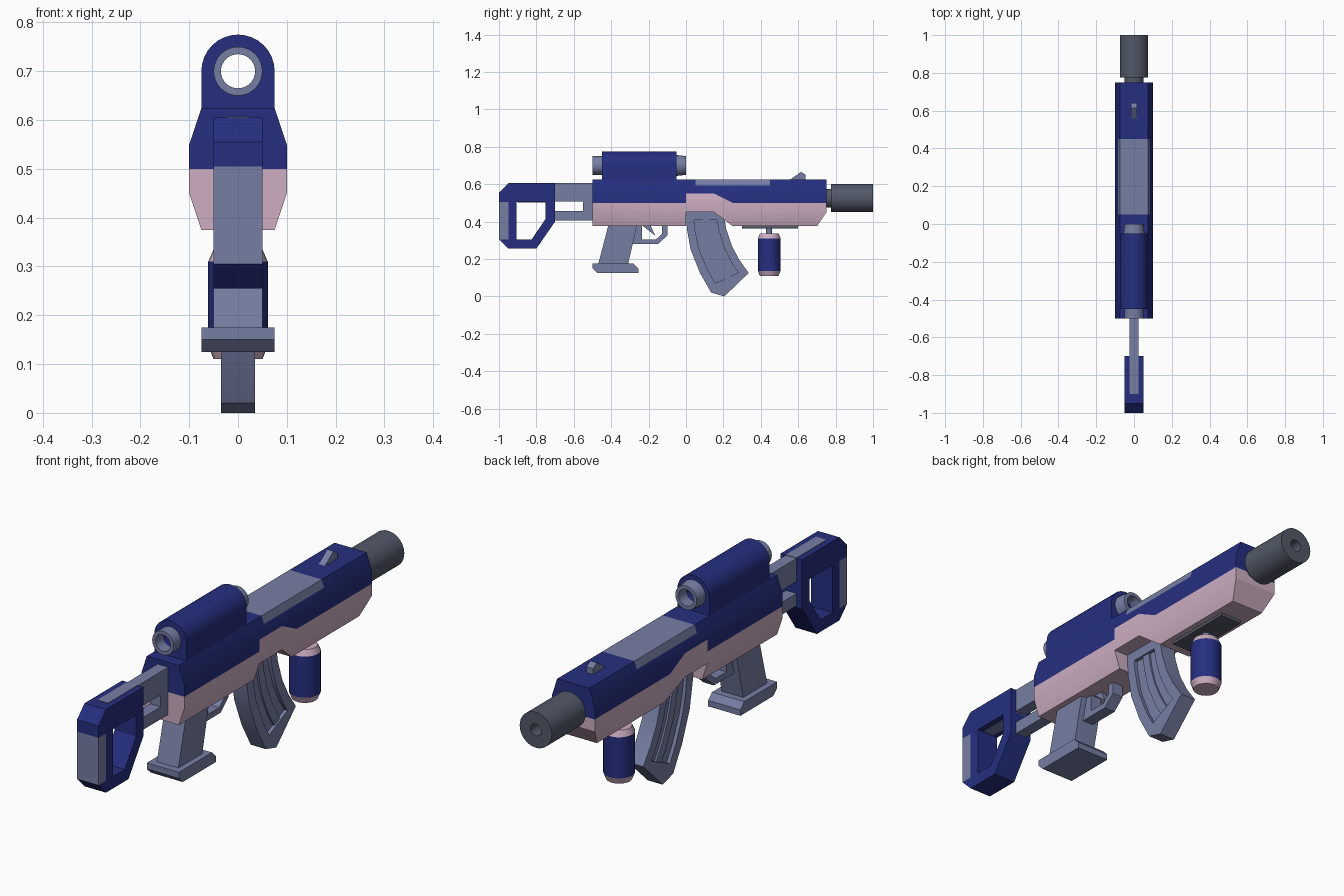
import bpy, bmesh, math
from mathutils import Vector, Matrix

if "Cube" in bpy.data.objects:
    bpy.data.objects.remove(bpy.data.objects["Cube"])


def material(name, rgb):
    m = bpy.data.materials.new(name)
    m.diffuse_color = (*rgb, 1)
    m.use_nodes = True
    m.node_tree.nodes["Principled BSDF"].inputs["Base Color"].default_value = m.diffuse_color
    return m


BLUE = material("navy blue", (0.018, 0.028, 0.215))
PINK = material("dusty pink", (0.61, 0.42, 0.54))
GREY = material("blue grey", (0.18, 0.21, 0.37))
DARK = material("dark grey", (0.085, 0.098, 0.14))


def finish(bm, name, mats):
    bmesh.ops.recalc_face_normals(bm, faces=bm.faces[:])
    me = bpy.data.meshes.new(name)
    bm.to_mesh(me)
    bm.free()
    for m in mats:
        me.materials.append(m)
    for p in me.polygons:
        p.use_smooth = True
    me.set_sharp_from_angle(angle=math.radians(20))
    ob = bpy.data.objects.new(name, me)
    bpy.context.collection.objects.link(ob)
    return ob


def prism(name, mat, loops, lo, hi, axis='X'):
    """Extrude an outline (first loop) with holes (other loops) along X or Y."""
    bm = bmesh.new()
    put = (lambda a, b: (lo, a, b)) if axis == 'X' else (lambda a, b: (a, lo, b))
    d = Vector((1, 0, 0)) if axis == 'X' else Vector((0, 1, 0))
    edges = []
    for loop in loops:
        vs = [bm.verts.new(put(a, b)) for a, b in loop]
        edges += [bm.edges.new((vs[i - 1], vs[i])) for i in range(len(vs))]
    bmesh.ops.triangle_fill(bm, use_beauty=True, edges=edges, normal=d)
    ext = bmesh.ops.extrude_face_region(bm, geom=bm.faces[:])
    moved = [v for v in ext["geom"] if isinstance(v, bmesh.types.BMVert)]
    bmesh.ops.translate(bm, verts=moved, vec=d * (hi - lo))
    return finish(bm, name, [mat])


def lathe(name, mats, profile, centre, axis, pick=None, closed=False, sides=32):
    """Spin (radius, height) points around Y or Z."""
    bm = bmesh.new()
    rows = [(r, h) for r, h in profile]
    vs = [bm.verts.new((r, 0, h)) for r, h in rows]
    edges = [bm.edges.new((vs[i], vs[i + 1])) for i in range(len(vs) - 1)]
    if closed:
        edges.append(bm.edges.new((vs[-1], vs[0])))
    bmesh.ops.spin(bm, geom=vs + edges, cent=(0, 0, 0), axis=(0, 0, 1),
                   angle=math.tau, steps=sides, use_duplicate=False)
    bmesh.ops.remove_doubles(bm, verts=bm.verts[:], dist=1e-5)
    if pick:
        for f in bm.faces:
            f.material_index = pick(f.calc_center_median().z)
    if axis == 'Y':
        bm.transform(Matrix.Rotation(-math.pi / 2, 4, 'X'))
    bmesh.ops.translate(bm, verts=bm.verts[:], vec=centre)
    return finish(bm, name, mats)


# receiver: one side as flat panels (0 blue, 1 pink, 2 grey), mirrored and bridged
def half_width(z):
    return 0.1 - max(0, 0.45 - z, z - 0.55) / 3


panels = [
    (1, [(-.5, .375), (0, .375), (0, .45), (-.5, .45)]),
    (1, [(.25, .375), (.7, .375), (.75, .45), (.15, .45)]),
    (1, [(-.5, .45), (0, .45), (.15, .45), (.75, .45), (.75, .5), (.25, .5),
         (.15, .55), (0, .55), (0, .5), (-.5, .5)]),
    (0, [(-.5, .5), (0, .5), (0, .55), (-.5, .55)]),
    (0, [(.25, .5), (.75, .5), (.75, .55), (.15, .55)]),
    (0, [(-.5, .55), (0, .55), (.15, .55), (.75, .55), (.75, .625), (.45, .625),
         (.45, .593), (.05, .593), (.05, .625), (-.5, .625)]),
    (2, [(.05, .593), (.45, .593), (.45, .625), (.05, .625)]),
]
bm = bmesh.new()
right, left, twin = {}, {}, {}
for _, poly in panels:
    for p in poly:
        if p not in right:
            right[p] = bm.verts.new((half_width(p[1]), *p))
            left[p] = bm.verts.new((-half_width(p[1]), *p))
            twin[right[p]] = left[p]
for m, poly in panels:
    bm.faces.new([right[p] for p in poly]).material_index = m
for e in [e for e in bm.edges if e.is_boundary]:
    a, b = e.verts
    m = e.link_faces[0].material_index
    bm.faces.new((a, b, twin[b], twin[a])).material_index = m
for m, poly in panels:
    bm.faces.new([left[p] for p in reversed(poly)]).material_index = m
finish(bm, "receiver", [BLUE, PINK, GREY])

# front sight
prism("front_sight", GREY, [[(.55, .62), (.615, .665), (.64, .65), (.64, .62)]], -.015, .015)

# barrel and muzzle
lathe("barrel", [DARK], [(0, .74), (.05, .74), (.05, .775), (.075, .775), (.075, 1),
                         (.025, 1), (.025, .9), (0, .9)], (0, 0, .525), 'Y')

# scope: arched housing with a see-through tube and a ring at each end
arch = [(-.075, .62), (.075, .62)]
arch += [(.075 * math.cos(i * math.pi / 16), .7 + .075 * math.sin(i * math.pi / 16)) for i in range(17)]
bore = [(.035 * math.cos(i * math.tau / 32), .7 + .035 * math.sin(i * math.tau / 32)) for i in range(32)]
prism("scope_housing", BLUE, [arch, bore], -.45, -.05, 'Y')
lathe("scope_eyepiece", [GREY], [(.035, -.5), (.05, -.5), (.05, -.449), (.035, -.449)],
      (0, 0, .7), 'Y', closed=True)
lathe("scope_front_ring", [GREY], [(.035, -.051), (.056, -.051), (.05, 0), (.035, 0)],
      (0, 0, .7), 'Y', closed=True)

# stock: beam, frame with window, butt pad
prism("stock_beam", GREY, [[(-.72, .405), (-.49, .405), (-.49, .605), (-.72, .605)],
                           [(-.71, .457), (-.55, .457), (-.55, .507), (-.71, .507)]], -.025, .025)
prism("stock_top_strip", GREY, [[(-.9, .503), (-.7, .503), (-.7, .607), (-.9, .607)]], -.025, .025)
prism("stock_frame", BLUE, [
    [(-1, .505), (-.95, .505), (-.95, .305), (-1, .305), (-.95, .255), (-.8, .255),
     (-.7, .4), (-.7, .605), (-.95, .605), (-1, .555)],
    [(-.905, .505), (-.75, .505), (-.75, .415), (-.825, .305), (-.905, .305)]], -.05, .05)
prism("butt_pad", GREY, [[(-1, .305), (-.95, .305), (-.95, .505), (-1, .505)]], -.05, .05)

# pistol grip, trigger and guard
prism("grip", GREY, [[(-.47, .17), (-.31, .17), (-.262, .38), (-.415, .38)]], -.05, .05)
prism("grip_base", GREY, [[(-.5, .175), (-.28, .175), (-.255, .15), (-.255, .125),
                           (-.475, .125), (-.5, .15)]], -.075, .075)
prism("trigger_guard", GREY, [[(-.29, .28), (-.15, .28), (-.1, .325), (-.1, .38), (-.127, .38),
                               (-.127, .335), (-.16, .305), (-.235, .305), (-.235, .38),
                               (-.27, .38)]], -.025, .025)
prism("trigger", GREY, [[(-.235, .38), (-.19, .38), (-.165, .325)]], -.012, .012)

# curved magazine: thin core, raised rim and middle rib
back = [(0, .455), (.005, .36), (.025, .25), (.075, .125), (.135, .02)]
front = [(.2, .455), (.215, .36), (.245, .27), (.285, .195), (.335, .125)]


def mag_point(s, t):
    i = min(int(t), 3)
    b = Vector(back[i]).lerp(Vector(back[i + 1]), t - i)
    f = Vector(front[i]).lerp(Vector(front[i + 1]), t - i)
    return tuple(b.lerp(f, s))


def mag_strip(s0, s1, t0, t1):
    ts = [t0 + (t1 - t0) * k / 10 for k in range(11)]
    return [mag_point(s0, t) for t in ts] + [mag_point(s1, t) for t in reversed(ts)]


outline = back + [(.205, 0)] + front[::-1]
prism("magazine_core", GREY, [outline], -.02, .02)
prism("magazine_rim", GREY, [outline, mag_strip(.2, .8, .5, 3.7)], -.035, .035)
prism("magazine_rib", GREY, [mag_strip(.42, .6, .45, 3.75)], -.028, .028)

# vertical foregrip on its rail
prism("foregrip_rail", DARK, [[(.3, .363), (.6, .363), (.6, .378), (.3, .378)]], -.05, .05)
lathe("foregrip_stem", [GREY], [(0, .32), (.016, .32), (.016, .37), (0, .37)], (0, .445, 0), 'Z')
lathe("foregrip", [BLUE, PINK], [(0, .11), (.05, .11), (.061, .137), (.061, .31), (.05, .335), (0, .335)],
      (0, .445, 0), 'Z', pick=lambda z: 0 if .14 < z < .305 else 1)
